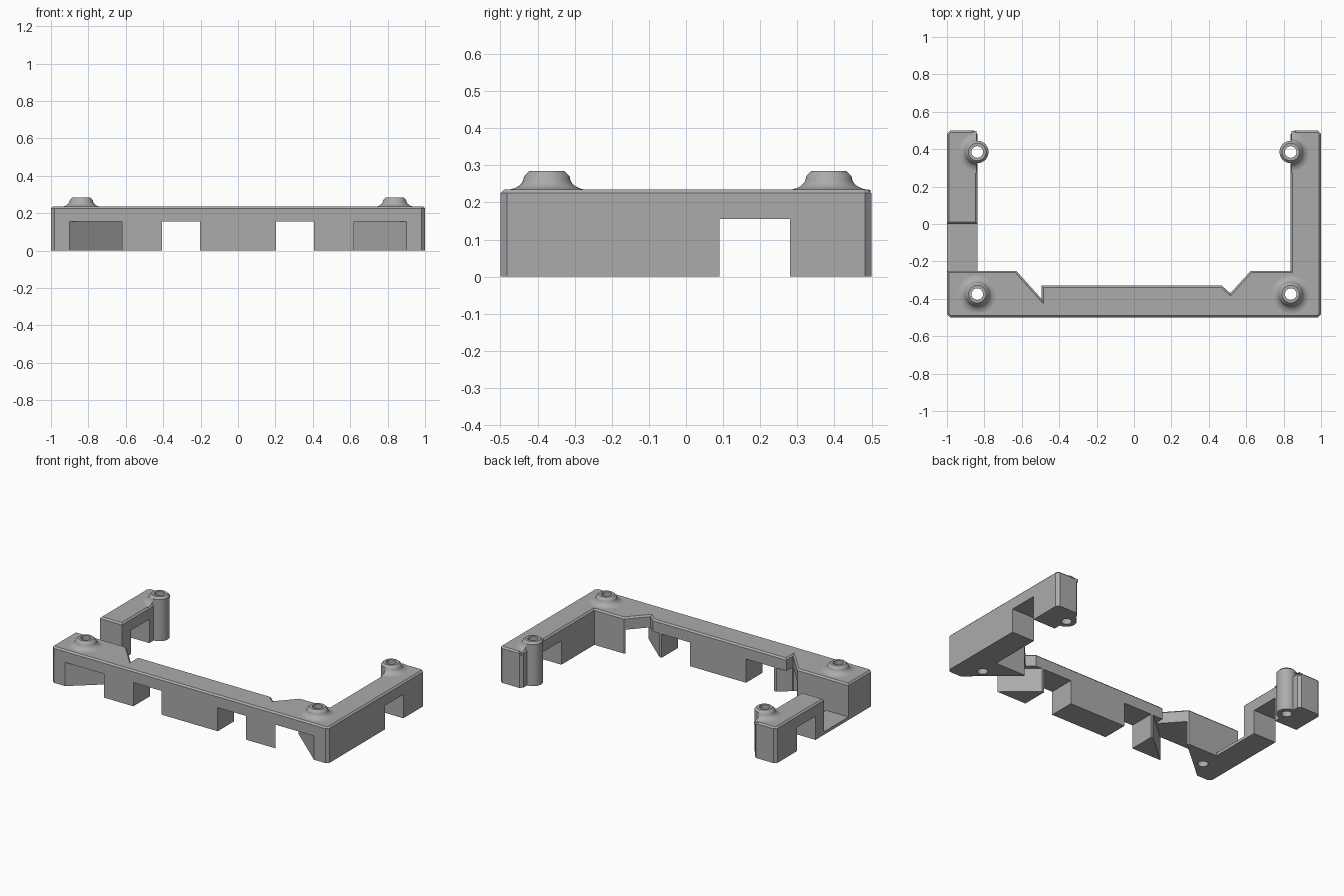
import bpy, bmesh, math
from mathutils import Vector

if "Cube" in bpy.data.objects:
    bpy.data.objects.remove(bpy.data.objects["Cube"], do_unlink=True)

TOP = 0.235        # frame height
SLOT = 0.155       # height of the openings
BORE = 0.031       # screw hole radius
ARM = 0.838        # inner face of the side arms
REAR_Y, FRONT_Y = 0.385, -0.375

grey = bpy.data.materials.new("plain grey")
grey.use_nodes = True
grey.diffuse_color = (0.41, 0.41, 0.41, 1)
grey.node_tree.nodes["Principled BSDF"].inputs["Base Color"].default_value = (0.41, 0.41, 0.41, 1)


def to_object(name, bm):
    bmesh.ops.recalc_face_normals(bm, faces=bm.faces)
    mesh = bpy.data.meshes.new(name)
    bm.to_mesh(mesh)
    bm.free()
    mesh.materials.append(grey)
    ob = bpy.data.objects.new(name, mesh)
    bpy.context.collection.objects.link(ob)
    return ob


def prism(name, outline, z0, z1, corners=()):
    """Extruded outline; listed corners and then the top rim are chamfered."""
    bm = bmesh.new()
    base = bm.faces.new([bm.verts.new((x, y, z0)) for x, y in outline])
    ext = bmesh.ops.extrude_face_region(bm, geom=[base])["geom"]
    bmesh.ops.translate(bm, vec=(0, 0, z1 - z0),
                        verts=[g for g in ext if isinstance(g, bmesh.types.BMVert)])
    if corners:
        def listed(v):
            return any((v.co.xy - Vector(c)).length < 0.001 for c in corners)
        upright = [e for e in bm.edges if all(listed(v) for v in e.verts)
                   and abs(e.verts[0].co.z - e.verts[1].co.z) > 0.1]
        bmesh.ops.bevel(bm, geom=upright, offset=0.018, segments=1, affect='EDGES')
        rim = [e for e in bm.edges if all(abs(v.co.z - z1) < 1e-5 for v in e.verts)]
        bmesh.ops.bevel(bm, geom=rim, offset=0.01, segments=1, affect='EDGES')
    return to_object(name, bm)


def box(name, x0, x1, y0, y1, z0, z1):
    return prism(name, [(x0, y0), (x1, y0), (x1, y1), (x0, y1)], z0, z1)


def lathe(name, profile, x, y, steps=40, clip=0):
    """Closed ring profile spun about a vertical axis, optionally cut at the axis."""
    bm = bmesh.new()
    vs = [bm.verts.new((r, 0, z)) for r, z in profile]
    es = [bm.edges.new((a, b)) for a, b in zip(vs, vs[1:] + vs[:1])]
    bmesh.ops.spin(bm, geom=vs + es, cent=(0, 0, 0), axis=(0, 0, 1),
                   angle=math.tau, steps=steps, use_merge=True)
    bmesh.ops.remove_doubles(bm, verts=bm.verts, dist=1e-5)
    if clip:
        bmesh.ops.bisect_plane(bm, geom=bm.verts[:] + bm.edges[:] + bm.faces[:],
                               plane_co=(0.003 * clip, 0, 0), plane_no=(clip, 0, 0),
                               clear_inner=True)
    bmesh.ops.translate(bm, verts=bm.verts, vec=(x, y, 0))
    return to_object(name, bm)


def cut(target, cutters):
    for c in cutters:
        m = target.modifiers.new("cut", 'BOOLEAN')
        m.operation, m.solver, m.object = 'DIFFERENCE', 'EXACT', c
        bpy.context.view_layer.objects.active = target
        bpy.ops.object.modifier_apply(modifier=m.name)
        bpy.data.objects.remove(c, do_unlink=True)


def bore(x, y):
    bpy.ops.mesh.primitive_cylinder_add(vertices=40, radius=BORE, depth=1, location=(x, y, 0.1))
    return bpy.context.object


def arm_slot(s):
    return box("slot_cutter", s * 0.9 - 0.2, s * 0.9 + 0.2, 0.09, 0.28, -0.1, SLOT)


# Front rail with both front corners and the full left arm
frame = prism("front_rail_and_left_arm",
              [(-1, -0.5), (1, -0.5), (1, 0.5), (ARM, 0.5), (ARM, -0.25), (0.625, -0.25),
               (0.515, -0.37), (0.47, -0.33), (-0.495, -0.33), (-0.495, -0.4),
               (-0.63, -0.25), (-1, -0.25)], 0, TOP,
              [(-1, -0.5), (1, -0.5), (1, 0.5), (ARM, 0.5)])
cutters = [arm_slot(1), bore(ARM, REAR_Y)]
for s in (-1, 1):
    cutters.append(bore(s * ARM, FRONT_Y))
    # straight opening through the rail
    cutters.append(box("opening_cutter", s * 0.305 - 0.102, s * 0.305 + 0.102, -0.7, -0.2, -0.1, SLOT))
    # slanted channel behind each front corner
    dx, dy = 0.29, 0.25
    channel = [(0.9 + 0.2 * dx, -0.5 - 0.2 * dy), (0.9 - 1.3 * dx, -0.5 + 1.3 * dy),
               (0.62 - 1.3 * dx, -0.5 + 1.3 * dy), (0.62 + 0.2 * dx, -0.5 - 0.2 * dy)]
    cutters.append(prism("channel_cutter", [(s * x, y) for x, y in channel], -0.1, SLOT))
cut(frame, cutters)

# Rear half of the right arm, joined to the corner by a thin floor
arm = prism("right_arm", [(-1, 0), (-ARM, 0), (-ARM, 0.5), (-1, 0.5)], 0, TOP,
            [(-1, 0.5), (-ARM, 0.5)])
cut(arm, [arm_slot(-1), bore(-ARM, REAR_Y)])
floor = box("right_floor_strip", -1, -ARM, -0.26, 0.01, 0, 0.02)

# Screw bosses: flared collars, plus full height posts at the rear
neck = [(0.06, 0.272), (0.047, 0.285), (BORE, 0.285)]
flare = [(0.112 - 0.05 * math.sin(t * math.pi / 12),
          TOP - 0.001 + 0.034 * (1 - math.cos(t * math.pi / 12))) for t in range(7)]
collar = [(BORE, TOP - 0.02), (0.112, TOP - 0.02)] + flare + neck
post = [(BORE, 0), (0.06, 0)] + neck
parts = [frame, arm, floor]
for s, side in ((-1, "right"), (1, "left")):
    parts.append(lathe(side + "_front_boss", collar, s * ARM, FRONT_Y))
    parts.append(lathe(side + "_rear_flare", collar, s * ARM, REAR_Y, clip=s))
    parts.append(lathe(side + "_rear_post", post, s * ARM, REAR_Y))

# Smooth the round parts, keep edges crisp
bpy.ops.object.select_all(action='DESELECT')
for ob in parts:
    ob.select_set(True)
bpy.context.view_layer.objects.active = frame
bpy.ops.object.shade_smooth_by_angle(angle=math.radians(25))
